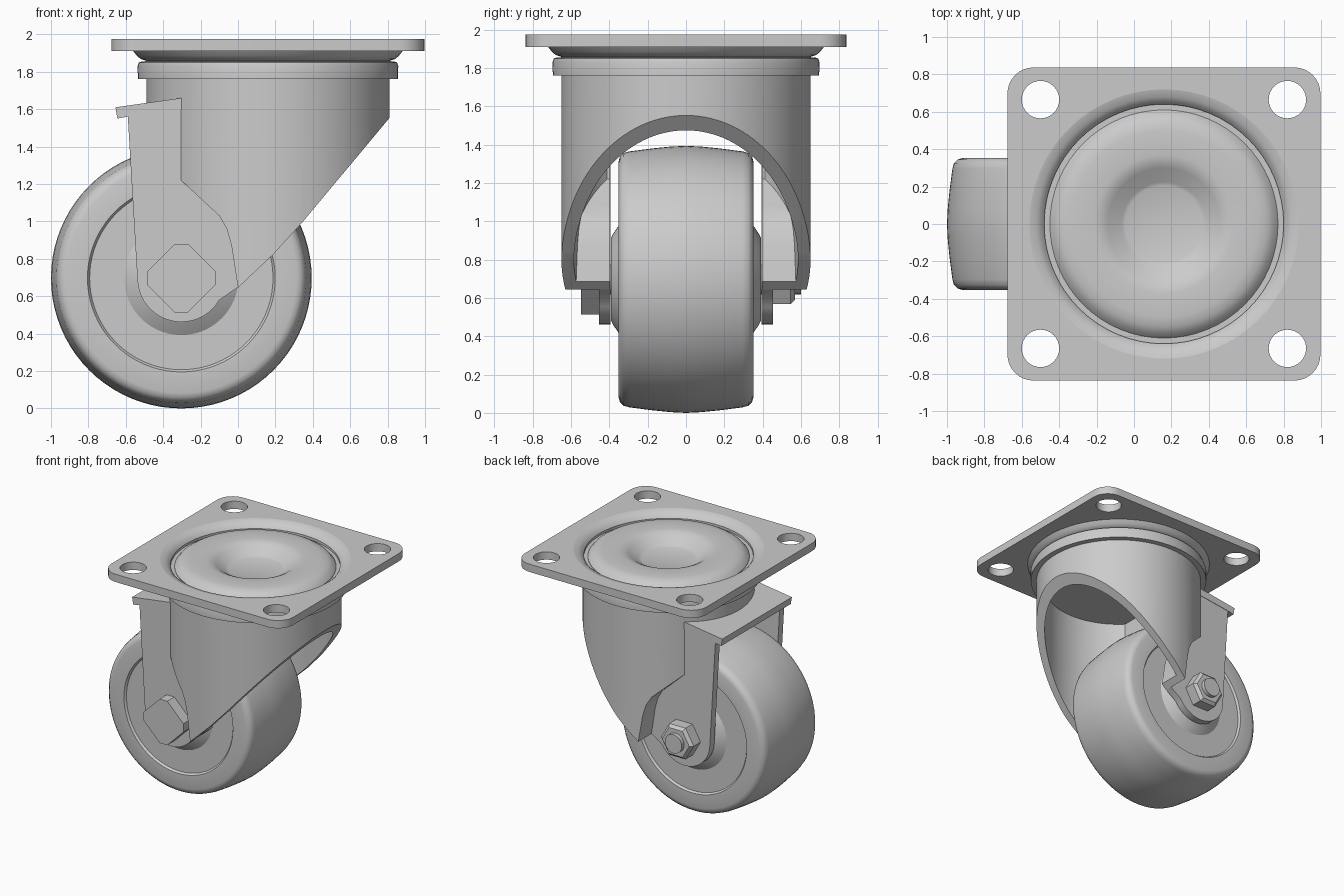
import bpy, bmesh, math
from mathutils import Matrix, Vector

if "Cube" in bpy.data.objects:
    bpy.data.objects.remove(bpy.data.objects["Cube"], do_unlink=True)

steel = bpy.data.materials.new("plain_grey")
steel.use_nodes = True
GREY = (0.6, 0.6, 0.6, 1)
steel.diffuse_color = GREY
steel.node_tree.nodes["Principled BSDF"].inputs["Base Color"].default_value = GREY

SWIVEL_X = 0.16
AXLE = (-0.303, 0, 0.697)
TO_Y = Matrix.Rotation(-math.pi / 2, 4, 'X')


def finish(bm, name):
    bmesh.ops.recalc_face_normals(bm, faces=bm.faces)
    mesh = bpy.data.meshes.new(name)
    bm.to_mesh(mesh)
    bm.free()
    mesh.materials.append(steel)
    ob = bpy.data.objects.new(name, mesh)
    bpy.context.collection.objects.link(ob)
    return ob


def prism(name, pts, lo, hi, flat=False):
    """Extrude an xz outline along y, or an xy outline along z when flat."""
    bm = bmesh.new()
    place = (lambda a, b: (a, b, lo)) if flat else (lambda a, b: (a, lo, b))
    face = bm.faces.new([bm.verts.new(place(a, b)) for a, b in pts])
    out = bmesh.ops.extrude_face_region(bm, geom=[face])
    move = Vector((0, 0, hi - lo)) if flat else Vector((0, hi - lo, 0))
    bmesh.ops.translate(bm, vec=move, verts=[v for v in out["geom"] if isinstance(v, bmesh.types.BMVert)])
    return finish(bm, name)


def lathe(name, profile, centre, steps=64, along_y=False):
    """Spin (radius, height) points about z, or about y."""
    bm = bmesh.new()
    vs = [bm.verts.new((r, 0, h)) for r, h in profile]
    es = [bm.edges.new(pair) for pair in zip(vs, vs[1:])]
    bmesh.ops.spin(bm, geom=vs + es, cent=(0, 0, 0), axis=(0, 0, 1), angle=2 * math.pi, steps=steps)
    bmesh.ops.remove_doubles(bm, verts=bm.verts, dist=0.0005)
    if along_y:
        bm.transform(TO_Y)
    bm.transform(Matrix.Translation(centre))
    return finish(bm, name)


def rod(name, radius, lo, hi, centre, **kw):
    return lathe(name, [(0, lo), (radius, lo), (radius, hi), (0, hi)], centre, **kw)


def boolean(ob, cutter, operation):
    mod = ob.modifiers.new("cut", 'BOOLEAN')
    mod.operation, mod.object, mod.solver = operation, cutter, 'EXACT'
    bpy.context.view_layer.objects.active = ob
    bpy.ops.object.modifier_apply(modifier=mod.name)
    bpy.data.objects.remove(cutter, do_unlink=True)


def arc(cx, cy, r, a0, a1, n):
    return [(cx + r * math.cos(math.radians(a0 + (a1 - a0) * i / n)),
             cy + r * math.sin(math.radians(a0 + (a1 - a0) * i / n))) for i in range(n + 1)]


# Mounting plate with rounded corners and bolt holes
HALF, CORNER = 0.837, 0.14
outline = []
for k, (sx, sy) in enumerate([(1, 1), (-1, 1), (-1, -1), (1, -1)]):
    inset = HALF - CORNER
    outline += arc(SWIVEL_X + sx * inset, sy * inset, CORNER, 90 * k, 90 * k + 90, 8)
plate = prism("mounting_plate", outline, 1.91, 1.975, flat=True)
for sx in (-1, 1):
    for sy in (-1, 1):
        hole = rod("hole", 0.1, 1.8, 2.1, (SWIVEL_X + sx * 0.66, sy * 0.665, 0), steps=32)
        boolean(plate, hole, 'DIFFERENCE')
boolean(plate, rod("hole", 0.72, 1.8, 2.1, (SWIVEL_X, 0, 0)), 'DIFFERENCE')

# Pressed centre of the plate: groove, raised ring and dimple
lathe("pressed_centre", [
    (0, 1.885), (0.205, 1.885), (0.225, 1.893), (0.3, 1.945), (0.335, 1.962), (0.37, 1.968),
    (0.5, 1.968), (0.55, 1.96), (0.585, 1.94), (0.61, 1.91), (0.61, 1.905), (0.64, 1.905),
    (0.64, 1.925), (0.655, 1.945), (0.68, 1.965), (0.72, 1.975), (0.72, 1.91),
    (0.7, 1.885), (0.68, 1.868), (0.65, 1.858), (0.6, 1.855), (0, 1.855)], (SWIVEL_X, 0, 0))

# Swivel ring
lathe("swivel_ring", [(0, 1.76), (0.695, 1.76), (0.697, 1.83), (0.69, 1.85), (0.675, 1.855),
                      (0.63, 1.858), (0, 1.858)], (SWIVEL_X, 0, 0))

# Fork housing: a cylinder trimmed to the fork side profile, then hollowed
back_edge = [(0, 0.645), (-0.018, 0.76), (-0.035, 0.87), (-0.06, 0.96), (-0.1, 1.03),
             (-0.16, 1.085), (-0.305, 1.22)]
front_edge = [(0.9, 1.655), (0.81, 1.553), (0.34, 0.99), (0.19, 0.825)]
fork = rod("fork_housing", 0.65, 0.4, 1.77, (SWIVEL_X, 0, 0), steps=96)
side = prism("trim", [(-0.6, 1.9), (0.9, 1.9)] + front_edge + back_edge + [(-0.305, 1.64), (-0.6, 1.6)], -1, 1)
boolean(fork, side, 'INTERSECT')
cavity = rod("cavity", 0.585, 0.3, 1.7, (SWIVEL_X, 0, 0), steps=96)
inner = [(x + 0.05, z) for x, z in back_edge]
boolean(cavity, prism("trim", [(1, 1.9), (1, 0.2), (0.05, 0.2)] + inner + [(-0.255, 1.9)], -1, 1), 'INTERSECT')
boolean(fork, cavity, 'DIFFERENCE')
gap = prism("gap", [(-0.8, 0.2), (0.1, 0.2), (0.1, 1.56), (-0.8, 1.56)], -0.396, 0.396)
boolean(fork, gap, 'DIFFERENCE')

# Fork legs
leg_outline = ([(-0.59, 1.575)] + arc(AXLE[0], AXLE[2], 0.235, 182, 330, 20)
               + [(0.0, 0.648)] + [(x + 0.02, z) for x, z in back_edge[1:]] + [(-0.285, 1.62)])
for label, s in (("right", -1), ("left", 1)):
    prism("fork_leg_" + label, leg_outline, s * 0.395, s * 0.455)

# Shelf across the legs
prism("fork_shelf", [(-0.655, 1.61), (-0.3, 1.66), (-0.28, 1.6), (-0.59, 1.56), (-0.645, 1.55)], -0.458, 0.458)

# Wheel with crowned tread, recessed faces and conical hub
half = [(0, 0.392), (0.215, 0.392), (0.235, 0.382), (0.305, 0.335), (0.49, 0.335), (0.502, 0.352),
        (0.615, 0.352), (0.64, 0.345), (0.66, 0.325), (0.668, 0.295), (0.683, 0.18), (0.693, 0.08), (0.697, 0)]
lathe("wheel", half + [(r, -h) for r, h in half[-2::-1]], AXLE, steps=80, along_y=True)

# Axle bolt, clipped square head and hex nut
rod("axle_bolt", 0.078, -0.5, 0.6, AXLE, steps=32, along_y=True)
long, short = 0.183, 0.035
head = []
for k in range(4):
    turn = Matrix.Rotation(k * math.pi / 2, 2)
    for p in ((long, -short), (long, short)):
        v = turn @ Vector(p)
        head.append((AXLE[0] + v.x, AXLE[2] + v.y))
prism("bolt_head", head, -0.548, -0.45)
lathe("axle_nut", [(0, 0.45), (0.15, 0.45), (0.15, 0.545), (0.125, 0.568), (0, 0.568)], AXLE, steps=6, along_y=True)

# Smooth round surfaces, keep edges sharp
for ob in bpy.context.scene.objects:
    ob.select_set(ob.type == 'MESH' and ob.data.materials[:1] == [steel])
bpy.context.view_layer.objects.active = plate
bpy.ops.object.shade_smooth_by_angle(angle=math.radians(32))
